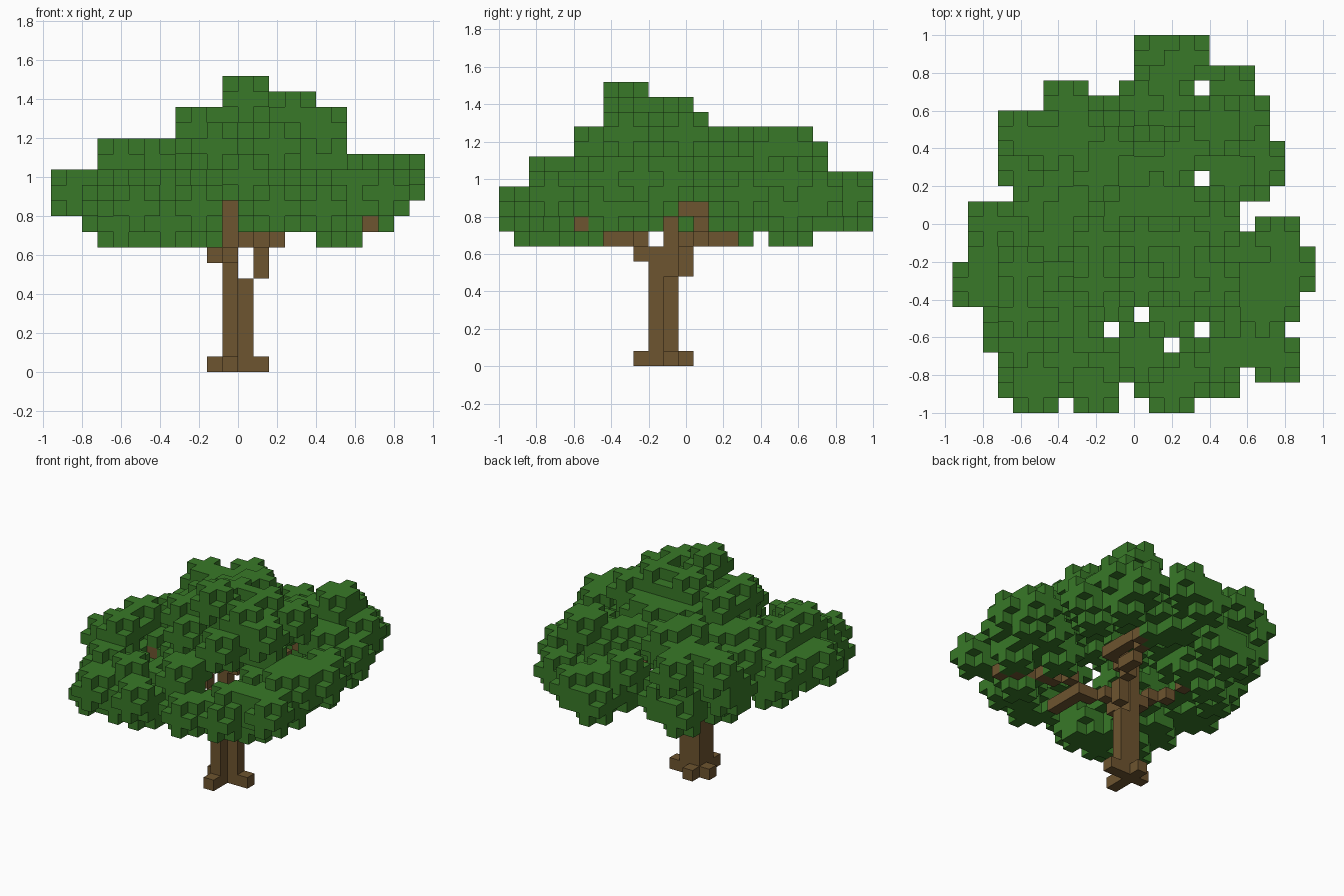
import bpy, bmesh, random
from itertools import product
from mathutils import Vector

random.seed(7)
if "Cube" in bpy.data.objects:
    bpy.data.objects.remove(bpy.data.objects["Cube"])

S = 0.08  # block size


def material(name, rgb):
    m = bpy.data.materials.new(name)
    m.use_nodes = True
    m.diffuse_color = (*rgb, 1)
    m.node_tree.nodes["Principled BSDF"].inputs["Base Color"].default_value = (*rgb, 1)
    return m


def block_object(name, cells, mat):
    """Mesh with only the exposed faces of a set of grid blocks."""
    bm = bmesh.new()
    corners = {}

    def corner(p):
        if p not in corners:
            corners[p] = bm.verts.new(((p[0] - 12) * S, p[1] * S - 1, p[2] * S))
        return corners[p]

    for c in sorted(cells):
        for axis, side in product(range(3), (0, 1)):
            n = list(c)
            n[axis] += 2 * side - 1
            if tuple(n) in cells:
                continue
            ring = []
            for a, b in ((0, 0), (1, 0), (1, 1), (0, 1)):
                p = list(c)
                p[axis] += side
                p[(axis + 1) % 3] += a
                p[(axis + 2) % 3] += b
                ring.append(corner(tuple(p)))
            bm.faces.new(ring if side else ring[::-1])
    mesh = bpy.data.meshes.new(name)
    bm.to_mesh(mesh)
    bm.free()
    mesh.materials.append(mat)
    bpy.context.collection.objects.link(bpy.data.objects.new(name, mesh))


def block_path(*points):
    """Blocks along a polyline."""
    cells = set()
    for a, b in zip(points, points[1:]):
        a, b = Vector(a), Vector(b)
        n = int(max(abs(v) for v in b - a))
        cells |= {tuple(round(v) for v in a.lerp(b, t / n)) for t in range(n + 1)}
    return cells


def middle(c):
    """Centre of a block in model units."""
    return Vector(((c[0] - 11.5) * S, (c[1] + 0.5) * S - 1, (c[2] + 0.5) * S))


bark = material("bark brown", (0.155, 0.089, 0.029))
leaf = material("leaf green", (0.040, 0.190, 0.021))

# Trunk: three columns in an L, narrowing upward
trunk = block_path((11, 10, 0), (11, 10, 7)) | block_path((11, 11, 0), (11, 11, 10))
trunk |= block_path((12, 11, 0), (12, 11, 5))

# Root feet
roots = {(11, 9, 0), (13, 11, 0), (11, 12, 0), (10, 11, 0)}

# Branches reaching under the leaves
branches = {
    "back_left_branch": block_path((13, 12, 6), (13, 12, 7), (13, 13, 8), (15, 17, 9)),
    "front_left_branch": block_path((11, 9, 7), (12, 9, 8), (14, 7, 8), (14, 5, 8)),
    "left_branch": block_path((13, 8, 8), (15, 8, 9), (20, 5, 9)),
    "front_right_branch": block_path((10, 10, 7), (9, 9, 8), (6, 8, 11)),
    "right_branch": block_path((10, 11, 7), (9, 11, 8), (7, 13, 9)),
    "top_branch": block_path((11, 11, 10), (14, 12, 10), (14, 15, 10), (15, 16, 11)),
}
wood = trunk.union(roots, *branches.values())

# Canopy outline from above: first row, row count, first column, last column
outline = [
    (0, 1, 4, 6), (0, 1, 8, 10), (0, 1, 13, 15), (1, 1, 3, 10), (1, 1, 12, 18),
    (2, 1, 3, 18), (2, 1, 20, 22), (3, 1, 3, 22), (4, 1, 2, 22), (5, 1, 2, 21),
    (6, 1, 2, 22), (7, 1, 0, 22), (8, 2, 0, 23), (10, 1, 1, 23), (11, 1, 1, 22),
    (12, 2, 1, 18), (12, 1, 20, 22), (14, 1, 4, 20), (15, 3, 3, 21), (18, 2, 3, 20),
    (20, 1, 6, 20), (21, 1, 6, 8), (21, 2, 10, 19), (23, 2, 12, 16)]
gaps = {(16, 21), (16, 15), (12, 6), (10, 5), (16, 5), (14, 4)}
plan = {(i, j) for j0, n, a, b in outline
        for j in range(j0, j0 + n) for i in range(a, b + 1)} - gaps


def profile(runs):
    """Side outline from runs of (columns, lowest block, highest block)."""
    spans = [(lo, hi) for n, lo, hi in runs for _ in range(n)]
    return {(c, k) for c, (lo, hi) in enumerate(spans) for k in range(lo, hi + 1)}


front = profile([(2, 10, 12), (1, 9, 12), (5, 8, 14), (3, 8, 16), (1, 11, 18), (2, 9, 18),
                 (3, 9, 17), (2, 8, 16), (1, 8, 13), (2, 9, 13), (1, 10, 13), (1, 11, 13)])
side = profile([(1, 9, 11), (1, 8, 11), (3, 8, 13), (2, 8, 15), (3, 9, 18), (3, 9, 17),
                (1, 9, 16), (3, 8, 15), (1, 9, 15), (3, 8, 15), (1, 9, 14), (3, 9, 12)])

# Leaf clumps: centre and radii of each ellipsoid
clumps = [
    ((0.12, -0.24, 1.25), (0.45, 0.38, 0.25)),   # crown
    ((-0.46, -0.58, 0.86), (0.44, 0.44, 0.24)),  # front right
    ((0.32, -0.72, 0.86), (0.46, 0.28, 0.22)),   # front left
    ((0.68, -0.28, 0.94), (0.30, 0.34, 0.20)),   # left
    ((-0.66, -0.14, 0.95), (0.34, 0.32, 0.24)),  # right
    ((-0.40, 0.40, 0.98), (0.38, 0.36, 0.28)),   # back right
    ((0.46, 0.46, 0.90), (0.40, 0.36, 0.22)),    # back left
    ((0.20, 0.82, 0.88), (0.42, 0.22, 0.18)),    # back
]

# Clear lines through the leaves onto the wood: start and direction
clearings = [
    ((-0.44, -0.36, 0.90), (1, -1, 0.8)),
    ((0.22, 0.26, 0.85), (1, -1, 0.8)),
    ((0.22, 0.26, 0.85), (-1, 1, 0.8)),
    ((-0.64, 0.43, 0.25), (1, -1, 0.8)),
    ((0.20, 0.00, 0.84), (1, 0, 0)),
    ((0.20, -0.02, 0.84), (1, 1, -0.8)),
    ((-0.26, 0.00, 0.70), (1, 1, -0.8)),
]


def cleared(c):
    for start, way in clearings:
        way = Vector(way).normalized()
        off = middle(c) - Vector(start)
        t = off.dot(way)
        if t > 0 and (off - way * t).length < 0.07:
            return True
    return False


blocked = {c for c in product(range(24), range(25), range(8, 19)) if cleared(c)}

# Leaf tuft: a three-block cube without its corners
tuft = [d for d in product((-1, 0, 1), repeat=3) if sum(map(abs, d)) < 3]


def tuft_cells(c):
    return [(c[0] + a, c[1] + b, c[2] + e) for a, b, e in tuft]


def shadows(cells):
    return ({("plan", i, j) for i, j, k in cells} | {("front", i, k) for i, j, k in cells}
            | {("side", j, k) for i, j, k in cells})


def fits(c):
    return all((i, j) in plan and (i, k) in front and (j, k) in side
               and (i, j, k) not in blocked for i, j, k in tuft_cells(c))


def clump_distance(c):
    """At most one inside a clump, growing outside."""
    return max(1, min(sum(((a - m) / r) ** 2 for a, m, r in zip(middle(c), mid, rad))
                      for mid, rad in clumps))


candidates = [c for c in product(range(24), range(25), range(8, 19)) if fits(c)]
random.shuffle(candidates)
candidates.sort(key=clump_distance)

# Scatter tufts through the clumps, starting from the two crown tips
centres = [(12, 8, 17), (15, 11, 16)]
for c in candidates:
    if clump_distance(c) == 1 and all(
            sum((p - q) ** 2 for p, q in zip(c, o)) >= 5 for o in centres):
        centres.append(c)
leaves = {p for c in centres for p in tuft_cells(c)}

# Add tufts wherever the outlines are still open
covered = shadows(leaves)
for c in candidates:
    new = shadows(tuft_cells(c))
    if not new <= covered:
        covered |= new
        leaves.update(tuft_cells(c))

block_object("trunk", trunk, bark)
block_object("root_feet", roots, bark)
used = trunk | roots
for name, cells in branches.items():
    block_object(name, cells - used, bark)
    used |= cells
block_object("leaf_canopy", leaves - wood, leaf)
